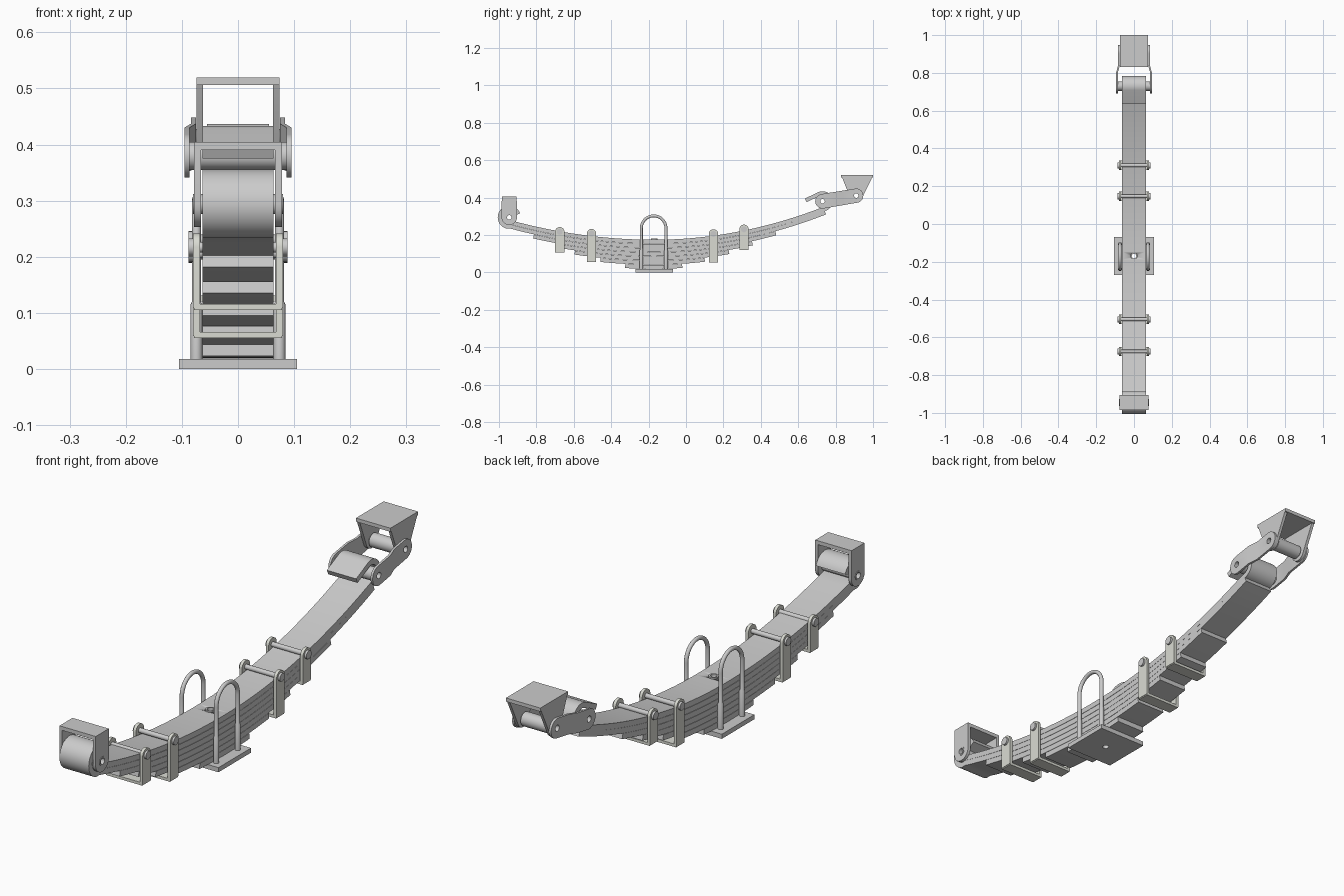
import bpy, bmesh
from math import sin, cos, pi, radians, atan2
from mathutils import Vector, Matrix
from mathutils.geometry import convex_hull_2d

if "Cube" in bpy.data.objects:
    bpy.data.objects.remove(bpy.data.objects["Cube"])

CY, TOP, T, W = -0.17, 0.175, 0.0224, 0.063   # stack centre, top, leaf pitch, half width
EYE_F, EYE_R, SHACKLE = (-0.945, 0.294), (0.73, 0.38), (0.91, 0.41)


def finish(name, bm, smooth=True):
    bmesh.ops.recalc_face_normals(bm, faces=bm.faces)
    me = bpy.data.meshes.new(name)
    bm.to_mesh(me)
    bm.free()
    ob = bpy.data.objects.new(name, me)
    bpy.context.collection.objects.link(ob)
    if smooth:
        bpy.ops.object.select_all(action='DESELECT')
        ob.select_set(True)
        bpy.context.view_layer.objects.active = ob
        bpy.ops.object.shade_smooth_by_angle(angle=radians(35))
    return ob


def box(name, lo, hi):
    bm = bmesh.new()
    bmesh.ops.create_cube(bm, size=1)
    for v in bm.verts:
        v.co = [(a + b) / 2 + c * (b - a) for a, b, c in zip(lo, hi, v.co)]
    return finish(name, bm, False)


def circle(c, r, n=28):
    return [(c[0] + r * cos(2 * pi * i / n), c[1] + r * sin(2 * pi * i / n)) for i in range(n)]


def hull(pts):
    return [pts[i] for i in convex_hull_2d([Vector(p) for p in pts])]


def plate(name, outline, holes, x0, x1, edit=None, flat_z=False):
    """Filled outline in the y-z plane (or x-y if flat_z), extruded between x0 and x1."""
    cu = bpy.data.curves.new(name, 'CURVE')
    cu.dimensions, cu.fill_mode, cu.extrude = '2D', 'BOTH', abs(x1 - x0) / 2
    for loop in [outline] + holes:
        s = cu.splines.new('POLY')
        s.points.add(len(loop) - 1)
        for p, q in zip(s.points, loop):
            p.co = (q[0], q[1], 0, 1)
        s.use_cyclic_u = True
    tmp = bpy.data.objects.new("tmp", cu)
    bpy.context.collection.objects.link(tmp)
    me = bpy.data.meshes.new_from_object(tmp.evaluated_get(bpy.context.evaluated_depsgraph_get()))
    bpy.data.objects.remove(tmp)
    bm = bmesh.new()
    bm.from_mesh(me)
    mid = (x0 + x1) / 2
    for v in bm.verts:
        a, b, c = v.co
        v.co = (a, b, c + mid) if flat_z else (c + mid, a, b)
    bmesh.ops.remove_doubles(bm, verts=bm.verts, dist=1e-5)
    if edit:
        edit(bm)
    return finish(name, bm)


def tube(name, c, r, hole, half):
    return plate(name, circle(c, r), [circle(c, hole)], -half, half)


def ribbon(name, pts, t):
    """Strip of thickness t following a y-z path, across the leaf width."""
    bm, rows = bmesh.new(), []
    for i, p in enumerate(pts):
        a, b = Vector(pts[max(i - 1, 0)]), Vector(pts[min(i + 1, len(pts) - 1)])
        d = (b - a).normalized()
        n = Vector((-d.y, d.x)) * t / 2
        q = Vector(p)
        rows.append([bm.verts.new((x, *(q + s * n))) for x, s in ((-W, 1), (W, 1), (W, -1), (-W, -1))])
    for a, b in zip(rows, rows[1:]):
        for j in range(4):
            bm.faces.new((a[j], a[j - 1], b[j - 1], b[j]))
    bm.faces.new(rows[0])
    bm.faces.new(rows[-1])
    return finish(name, bm)


def rod(name, pts, radii, n=14):
    """Round bar along a y-z path at a given x."""
    bm, rows = bmesh.new(), []
    for i, (p, r) in enumerate(zip(pts, radii)):
        d = (pts[min(i + 1, len(pts) - 1)] - pts[max(i - 1, 0)]).normalized()
        X = Vector((1, 0, 0))
        N = d.cross(X)
        rows.append([bm.verts.new(p + r * (cos(2 * pi * k / n) * X + sin(2 * pi * k / n) * N)) for k in range(n)])
    for a, b in zip(rows, rows[1:]):
        for j in range(n):
            bm.faces.new((a[j], a[j - 1], b[j - 1], b[j]))
    bm.faces.new(rows[0])
    bm.faces.new(rows[-1])
    return finish(name, bm)


def leaf_z(y, i):
    u = y - CY
    return TOP - (i + 0.5) * T + (0.175 if u < 0 else 0.213) * u * u


def arc(c, r, a0, a1, n=28):
    return [(c[0] + r * cos(a0 + (a1 - a0) * k / n), c[1] + r * sin(a0 + (a1 - a0) * k / n)) for k in range(n + 1)]


# Leaves: the top one rolls into both eyes, the second wraps the front eye
ends = [(-0.935, 0.725), (-0.94, 0.745), (-0.815, 0.48), (-0.70, 0.355),
        (-0.595, 0.23), (-0.457, 0.10), (-0.325, -0.02)]
leaves = []
for i, (a, b) in enumerate(ends):
    pts = [(a + (b - a) * k / 40, 0) for k in range(41)]
    pts = [(y, leaf_z(y, i)) for y, _ in pts]
    if i < 2:
        pts = arc(EYE_F, 0.029 + i * 0.022, radians(-105), radians(-340))[::-1] + pts
    if i == 0:
        pts += arc(EYE_R, 0.043, radians(-69), radians(115))
        pts.append((0.64, 0.385))
    leaves.append(ribbon(f"leaf_{i + 1}", pts, T - 0.0012))

# Through hole for the centre bolt
cut = plate("cutter", circle((0, CY), 0.013), [], -0.1, 0.4, flat_z=True)
cut.hide_render = True
for ob in leaves:
    m = ob.modifiers.new("hole", 'BOOLEAN')
    m.operation, m.object, m.solver = 'DIFFERENCE', cut, 'EXACT'
    bpy.context.view_layer.objects.active = ob
    bpy.ops.object.modifier_apply(modifier=m.name)
bpy.data.objects.remove(cut)
plate("centre_bolt_sleeve", circle((0, CY), 0.018), [circle((0, CY), 0.012)], 0.17, 0.18, flat_z=True)

# Base plate
plate("base_plate", [(-0.105, -0.27), (0.105, -0.27), (0.105, -0.07), (-0.105, -0.07)],
      [circle((0, CY), 0.012)], 0, 0.018, flat_z=True)

# U-bolts either side of the stack, with thicker lower legs
for s in (-1, 1):
    R, zc = 0.066, 0.236
    half = [(-R, 0.01, 0.0105), (-R, 0.115, 0.0105), (-R, 0.12, 0.008)]
    bend = [(*q, 0.008) for q in arc((0, zc), R, pi, 0, 20)]
    path = half + bend + [(-y, z, r) for y, z, r in half[::-1]]
    rod("u_bolt", [Vector((s * 0.074, CY - 0.003 + y, z)) for y, z, r in path], [r for *_, r in path])

# Rebound clips
pale = bpy.data.materials.new("clip_pale")
pale.diffuse_color = (0.70, 0.71, 0.65, 1)
pale.use_nodes = True
pale.node_tree.nodes["Principled BSDF"].inputs["Base Color"].default_value = pale.diffuse_color
for y, z0, z1 in ((-0.675, 0.105, 0.242), (-0.505, 0.055, 0.232), (0.147, 0.052, 0.23), (0.31, 0.12, 0.255)):
    c = (y, z1 - 0.025)
    parts = [box("clip_strap", (-0.078, y - 0.025, z0), (0.078, y + 0.025, z0 + 0.011))]
    for s in (-1, 1):
        out = hull([(y - 0.025, z0 + 0.004), (y + 0.025, z0 + 0.004)] + circle(c, 0.025))
        parts.append(plate("clip_side", out, [], s * 0.068, s * 0.08))
        plate("clip_bolt_head", circle(c, 0.016, 16), [], s * 0.079, s * 0.088)
    plate("clip_bolt", circle(c, 0.0095, 16), [], -0.08, 0.08)
    for p in parts:
        p.data.materials.append(pale)

# Front hanger bracket and its hollow pin
y0, y1 = -0.985, -0.905
box("front_bracket_top", (-0.078, y0, 0.39), (0.078, y1, 0.405))
for s in (-1, 1):
    out = hull([(y0, 0.391), (y1, 0.391)] + circle(EYE_F, 0.041))
    plate("front_bracket_side", out, [circle(EYE_F, 0.012)], s * 0.066, s * 0.078)
tube("front_pin", EYE_F, 0.0178, 0.012, 0.08)

# Rear hanger bracket
box("rear_bracket_top", (-0.074, 0.83, 0.506), (0.074, 1.0, 0.52))
for s in (-1, 1):
    out = hull([(0.835, 0.507), (0.83, 0.519), (1.0, 0.519), (0.995, 0.507)] + circle(SHACKLE, 0.034))
    plate("rear_bracket_side", out, [circle(SHACKLE, 0.012)], s * 0.062, s * 0.074)


# Shackle plates, stepped outward around the spring eye
def jog(bm):
    for y in (0.80, 0.84):
        bmesh.ops.bisect_plane(bm, geom=bm.verts[:] + bm.edges[:] + bm.faces[:],
                               plane_co=(0, y, 0), plane_no=(0, 1, 0))
    for v in bm.verts:
        f = min(1, max(0, (0.84 - v.co.y) / 0.04))
        v.co.x += 0.011 * f * (1 if v.co.x > 0 else -1)


for s in (-1, 1):
    out = hull(circle(EYE_R, 0.039) + circle(SHACKLE, 0.038))
    plate("shackle_plate", out, [circle(EYE_R, 0.012), circle(SHACKLE, 0.012)], s * 0.075, s * 0.084, jog)
tube("shackle_eye_pin", EYE_R, 0.025, 0.012, 0.093)
tube("shackle_hanger_pin", SHACKLE, 0.018, 0.012, 0.082)
tube("shackle_hanger_bushing", SHACKLE, 0.027, 0.017, 0.055)
